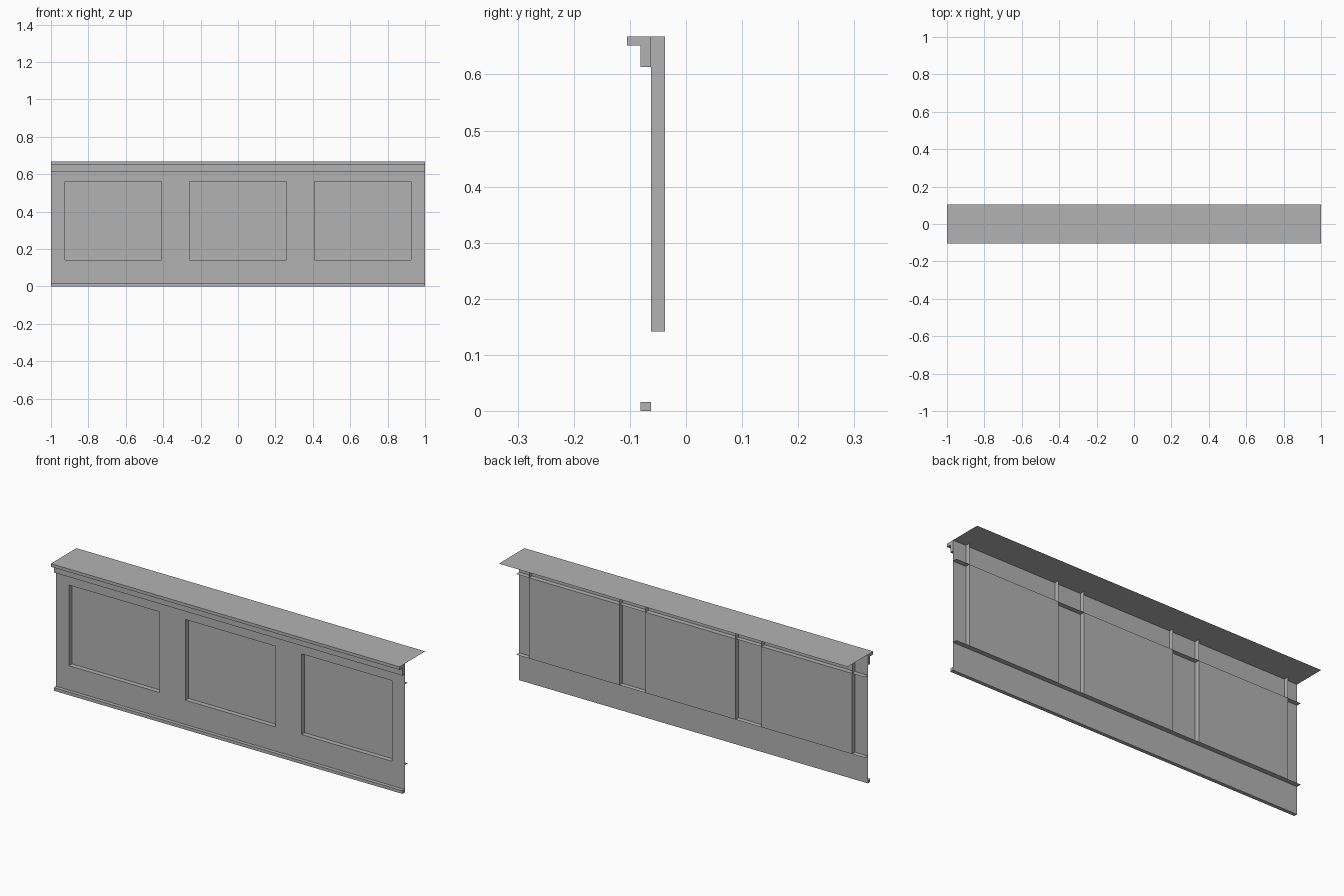
import bpy
import bmesh

cube = bpy.data.objects.get("Cube")
if cube:
    bpy.data.objects.remove(cube, do_unlink=True)

# Main dimensions
HEIGHT, DEPTH = 0.668, 0.105
FACE_Y, BACK_Y = -0.062, -0.037
LOW, HIGH = 0.142, 0.56
HALF_OPENING = 0.259
CENTRES = (-0.667, 0, 0.667)

grey = bpy.data.materials.new("plain grey")
grey.use_nodes = True
grey.diffuse_color = (0.45, 0.45, 0.45, 1)
grey.node_tree.nodes["Principled BSDF"].inputs["Base Color"].default_value = grey.diffuse_color


def make_object(name, bm):
    bmesh.ops.remove_doubles(bm, verts=bm.verts, dist=0.00001)
    mesh = bpy.data.meshes.new(name)
    bm.to_mesh(mesh)
    bm.free()
    mesh.materials.append(grey)
    obj = bpy.data.objects.new(name, mesh)
    bpy.context.collection.objects.link(obj)
    return obj


def add_face(bm, points):
    return bm.faces.new([bm.verts.new(p) for p in points])


def front_quad(bm, x0, x1, y, z0, z1):
    add_face(bm, [(x0, y, z0), (x1, y, z0), (x1, y, z1), (x0, y, z1)])


def flat_sheet(name, y0, y1, z):
    bm = bmesh.new()
    add_face(bm, [(-1, y0, z), (1, y0, z), (1, y1, z), (-1, y1, z)])
    make_object(name, bm)


def moulding(name, profile):
    """Run a (y, z) profile along x, open where it meets the board, with capped ends."""
    bm = bmesh.new()
    for (y0, z0), (y1, z1) in zip(profile, profile[1:]):
        add_face(bm, [(-1, y0, z0), (-1, y1, z1), (1, y1, z1), (1, y0, z0)])
    for x in (-1, 1):
        add_face(bm, [(x, y, z) for y, z in profile[::x]])
    bmesh.ops.remove_doubles(bm, verts=bm.verts, dist=0.00001)
    bmesh.ops.recalc_face_normals(bm, faces=bm.faces)
    make_object(name, bm)


# Front board with three rectangular openings
bm = bmesh.new()
xs = [-1] + [c + s * HALF_OPENING for c in CENTRES for s in (-1, 1)] + [1]
zs = [0, LOW, HIGH, HEIGHT]
for i in range(len(xs) - 1):
    for j in range(len(zs) - 1):
        if not (i % 2 and j == 1):
            front_quad(bm, xs[i], xs[i + 1], FACE_Y, zs[j], zs[j + 1])
bmesh.ops.remove_doubles(bm, verts=bm.verts, dist=0.00001)
bmesh.ops.dissolve_limit(bm, angle_limit=0.01, verts=bm.verts, edges=bm.edges)
make_object("front_board", bm)

# Recessed panels and the upright returns beside them
for side, c in zip(("right", "middle", "left"), CENTRES):
    bm = bmesh.new()
    front_quad(bm, c - HALF_OPENING, c + HALF_OPENING, BACK_Y, LOW, HIGH)
    make_object(side + "_recessed_panel", bm)
    bm = bmesh.new()
    for s in (-1, 1):
        x = c + s * HALF_OPENING
        ys = (FACE_Y, BACK_Y)[::-s]
        add_face(bm, [(x, ys[0], LOW), (x, ys[1], LOW), (x, ys[1], HEIGHT), (x, ys[0], HEIGHT)])
    make_object(side + "_panel_returns", bm)

# Full length rails behind the board, and the counter top
flat_sheet("lower_rail", FACE_Y, BACK_Y, LOW)
flat_sheet("upper_rail", FACE_Y, BACK_Y, HIGH)
flat_sheet("counter_top", -DEPTH, DEPTH, HEIGHT)

# Stepped cornice under the top, and the base strip
moulding("cornice", [(FACE_Y, 0.613), (-0.081, 0.613), (-0.081, 0.652),
                     (-DEPTH, 0.652), (-DEPTH, HEIGHT), (FACE_Y, HEIGHT)][:5] + [(FACE_Y, HEIGHT - 0.0005)])
moulding("base_strip", [(FACE_Y, 0), (-0.081, 0), (-0.081, 0.016), (FACE_Y, 0.016)])
